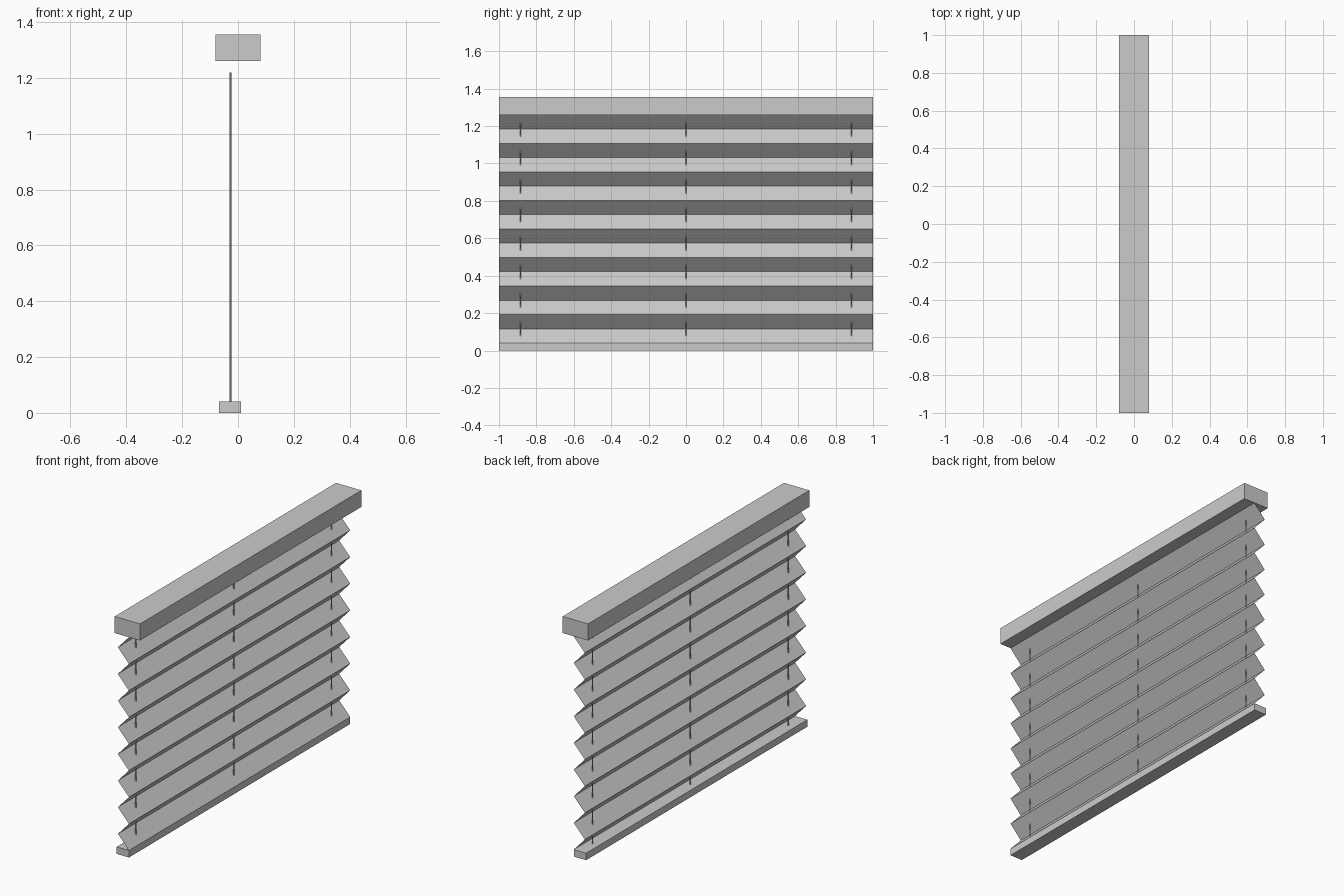
import bpy
import bmesh

cube = bpy.data.objects.get("Cube")
if cube:
    bpy.data.objects.remove(cube, do_unlink=True)

HALF = 1.0                      # half the blind's width, along y
BASE, HEAD, TOP = 0.04, 1.26, 1.355
INNER, OUTER = 0.01, -0.06      # pleat fold positions in x
FOLDS = 16

grey = bpy.data.materials.new("light grey")
grey.use_nodes = True
colour = (0.6, 0.6, 0.6, 1)
grey.diffuse_color = colour
grey.node_tree.nodes["Principled BSDF"].inputs["Base Color"].default_value = colour


def add_object(name, bm):
    mesh = bpy.data.meshes.new(name)
    bm.to_mesh(mesh)
    bm.free()
    mesh.materials.append(grey)
    obj = bpy.data.objects.new(name, mesh)
    bpy.context.collection.objects.link(obj)
    return obj


def add_rail(name, x0, x1, z0, z1):
    bm = bmesh.new()
    bmesh.ops.create_cube(bm, size=1)
    bmesh.ops.scale(bm, vec=(x1 - x0, 2 * HALF, z1 - z0), verts=bm.verts)
    bmesh.ops.translate(bm, vec=((x0 + x1) / 2, 0, (z0 + z1) / 2), verts=bm.verts)
    return add_object(name, bm)


# Head and bottom rails
add_rail("head_rail", -0.08, 0.08, HEAD, TOP)
add_rail("bottom_rail", -0.068, 0.01, 0, BASE)

# Pleated fabric: a zigzag profile swept across the width
bm = bmesh.new()
step = (HEAD - BASE) / FOLDS
rows = []
for i in range(FOLDS + 1):
    x = OUTER if i % 2 else INNER
    rows.append([bm.verts.new((x, y, BASE + i * step)) for y in (-HALF, HALF)])
for low, high in zip(rows, rows[1:]):
    bm.faces.new((low[0], low[1], high[1], high[0]))
add_object("pleated_fabric", bm)

# Lift cords, ending where they meet the top pleat
CORD_X = -0.027
cord_top = HEAD - step * (INNER - CORD_X) / (INNER - OUTER)
for name, y in (("right_cord", -0.885), ("middle_cord", 0), ("left_cord", 0.885)):
    bm = bmesh.new()
    bmesh.ops.create_cone(bm, cap_ends=True, segments=8, radius1=0.003,
                          radius2=0.003, depth=cord_top - BASE)
    bmesh.ops.translate(bm, vec=(CORD_X, y, (cord_top + BASE) / 2), verts=bm.verts)
    add_object(name, bm)
